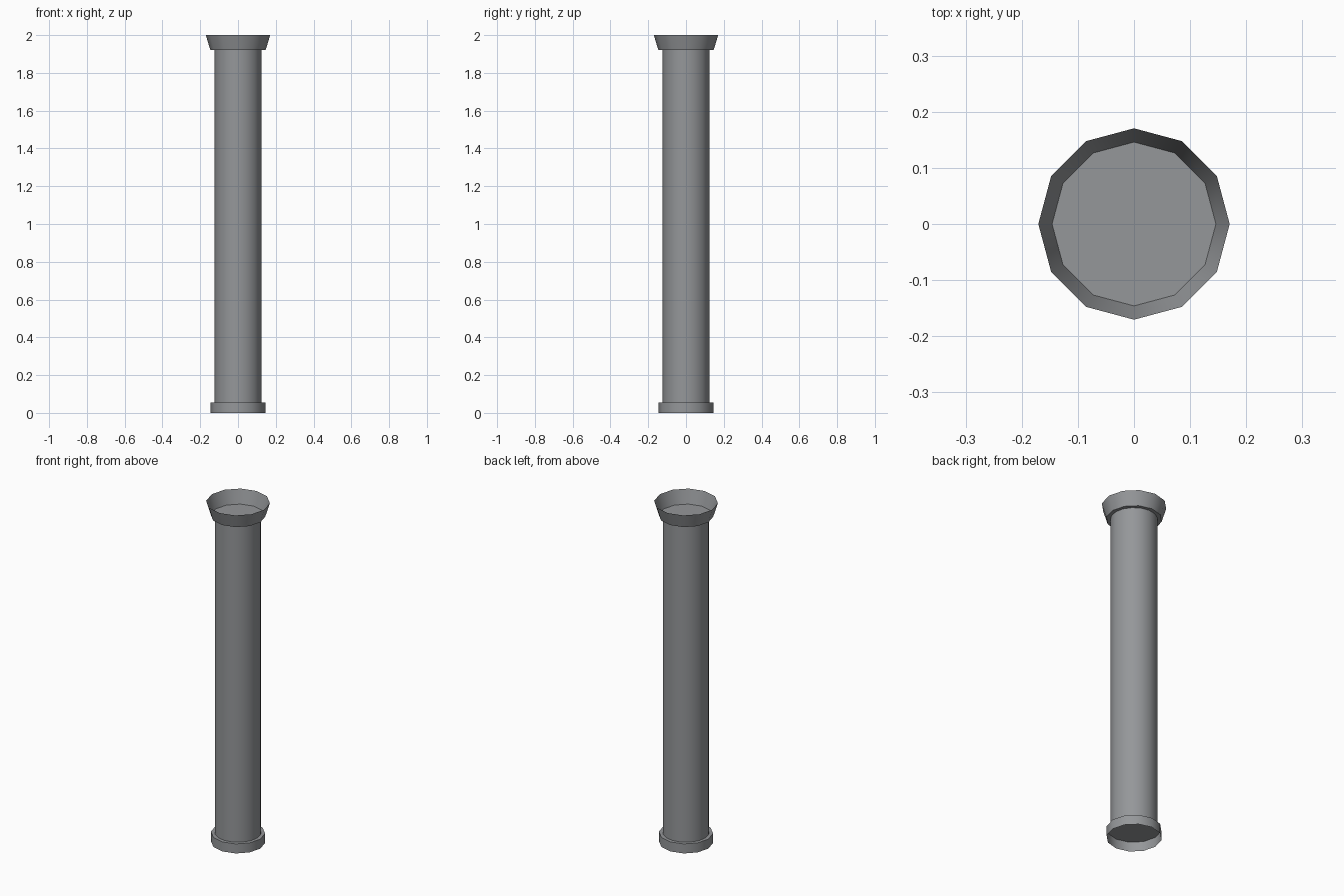
import bpy, bmesh, math

if "Cube" in bpy.data.objects:
    bpy.data.objects.remove(bpy.data.objects["Cube"])

# Dark stone grey shared by all parts
STONE = bpy.data.materials.new("dark_stone")
STONE.diffuse_color = (0.30, 0.31, 0.322, 1)
STONE.use_nodes = True
STONE.node_tree.nodes["Principled BSDF"].inputs["Base Color"].default_value = STONE.diffuse_color


def tube(name, rings, sides, cap_start=False, cap_end=False):
    """Loft rings given as (radius, z); optionally cap the ends."""
    bm = bmesh.new()
    loops = []
    for r, z in rings:
        loops.append([bm.verts.new((r * math.cos(2 * math.pi * i / sides),
                                    r * math.sin(2 * math.pi * i / sides), z))
                      for i in range(sides)])
    for a, b in zip(loops, loops[1:]):
        for i in range(sides):
            j = (i + 1) % sides
            bm.faces.new((a[i], a[j], b[j], b[i]))
    if cap_start:
        bm.faces.new(loops[0][::-1])
    if cap_end:
        bm.faces.new(loops[-1])
    me = bpy.data.meshes.new(name)
    bm.to_mesh(me)
    bm.free()
    me.materials.append(STONE)
    ob = bpy.data.objects.new(name, me)
    bpy.context.collection.objects.link(ob)
    bpy.ops.object.select_all(action='DESELECT')
    bpy.context.view_layer.objects.active = ob
    ob.select_set(True)
    bpy.ops.object.shade_smooth_by_angle(angle=math.radians(40))
    return ob


BASE_TOP, CAPITAL_BOTTOM = 0.056, 1.92

# Base ring, open underneath and closed on top
tube("base", [(0.145, 0), (0.145, BASE_TOP)], 12, cap_end=True)
# Plain round shaft, with more sides than its ends
tube("shaft", [(0.124, BASE_TOP), (0.124, CAPITAL_BOTTOM)], 16)
# Flared capital, an open cup with a floor
tube("capital", [(0.146, CAPITAL_BOTTOM), (0.1705, 2.0)], 12, cap_start=True)
